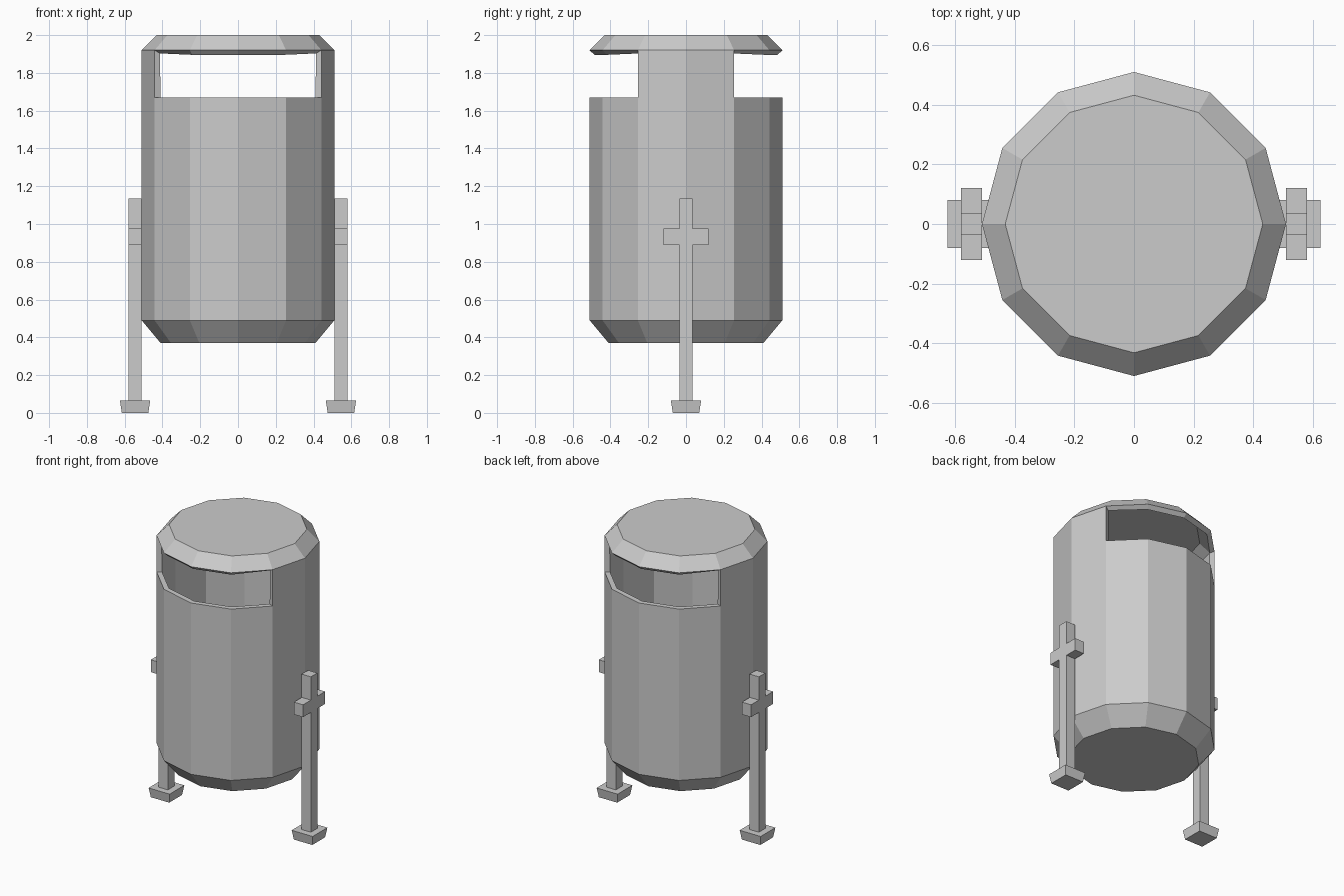
import bpy, bmesh
from math import cos, sin, pi

if "Cube" in bpy.data.objects:
    bpy.data.objects.remove(bpy.data.objects["Cube"])

SIDES = 12


def add_object(name, bm):
    mesh = bpy.data.meshes.new(name)
    bm.to_mesh(mesh)
    bm.free()
    obj = bpy.data.objects.new(name, mesh)
    bpy.context.collection.objects.link(obj)
    return obj


def bin_shell():
    # Twelve-sided shell: (radius, height) rings from floor to lid
    profile = [(0.41, 0.37), (0.51, 0.49), (0.51, 1.67), (0.51, 1.92), (0.432, 2.0)]
    bm = bmesh.new()
    rings = [[bm.verts.new((r * cos(2 * pi * i / SIDES), r * sin(2 * pi * i / SIDES), z))
              for i in range(SIDES)] for r, z in profile]
    side_panels = {0, 5, 6, 11}  # faces kept beside the two openings
    for level, (low, high) in enumerate(zip(rings, rings[1:])):
        for i in range(SIDES):
            if level == 2 and i not in side_panels:
                continue
            j = (i + 1) % SIDES
            bm.faces.new((low[i], low[j], high[j], high[i]))
    bm.faces.new(rings[0][::-1])
    bm.faces.new(rings[-1])
    obj = add_object("bin_shell", bm)
    wall = obj.modifiers.new("wall", 'SOLIDIFY')
    wall.thickness = 0.035
    wall.offset = -1


def cross_post(name, side):
    # Post with a crossbar, extruded from one cross-shaped profile
    half = [(0.035, 0.065), (0.035, 0.89), (0.12, 0.89),
            (0.12, 0.975), (0.035, 0.975), (0.035, 1.135)]
    outline = half + [(-y, z) for y, z in reversed(half)]
    bm = bmesh.new()
    face = bm.faces.new([bm.verts.new((side * 0.51, y, z)) for y, z in outline])
    new = bmesh.ops.extrude_face_region(bm, geom=[face])["geom"]
    bmesh.ops.translate(bm, vec=(side * 0.07, 0, 0),
                        verts=[v for v in new if isinstance(v, bmesh.types.BMVert)])
    bmesh.ops.recalc_face_normals(bm, faces=bm.faces)
    add_object(name, bm)


def foot(name, side):
    # Square foot, slightly narrower at the ground
    bm = bmesh.new()
    bmesh.ops.create_cube(bm, size=1)
    for v in bm.verts:
        w = 0.16 if v.co.z > 0 else 0.14
        v.co = (side * 0.545 + v.co.x * w, v.co.y * w, (v.co.z + 0.5) * 0.065)
    add_object(name, bm)


bin_shell()
for label, side in (("left", -1), ("right", 1)):
    cross_post(label + "_post", side)
    foot(label + "_foot", side)
